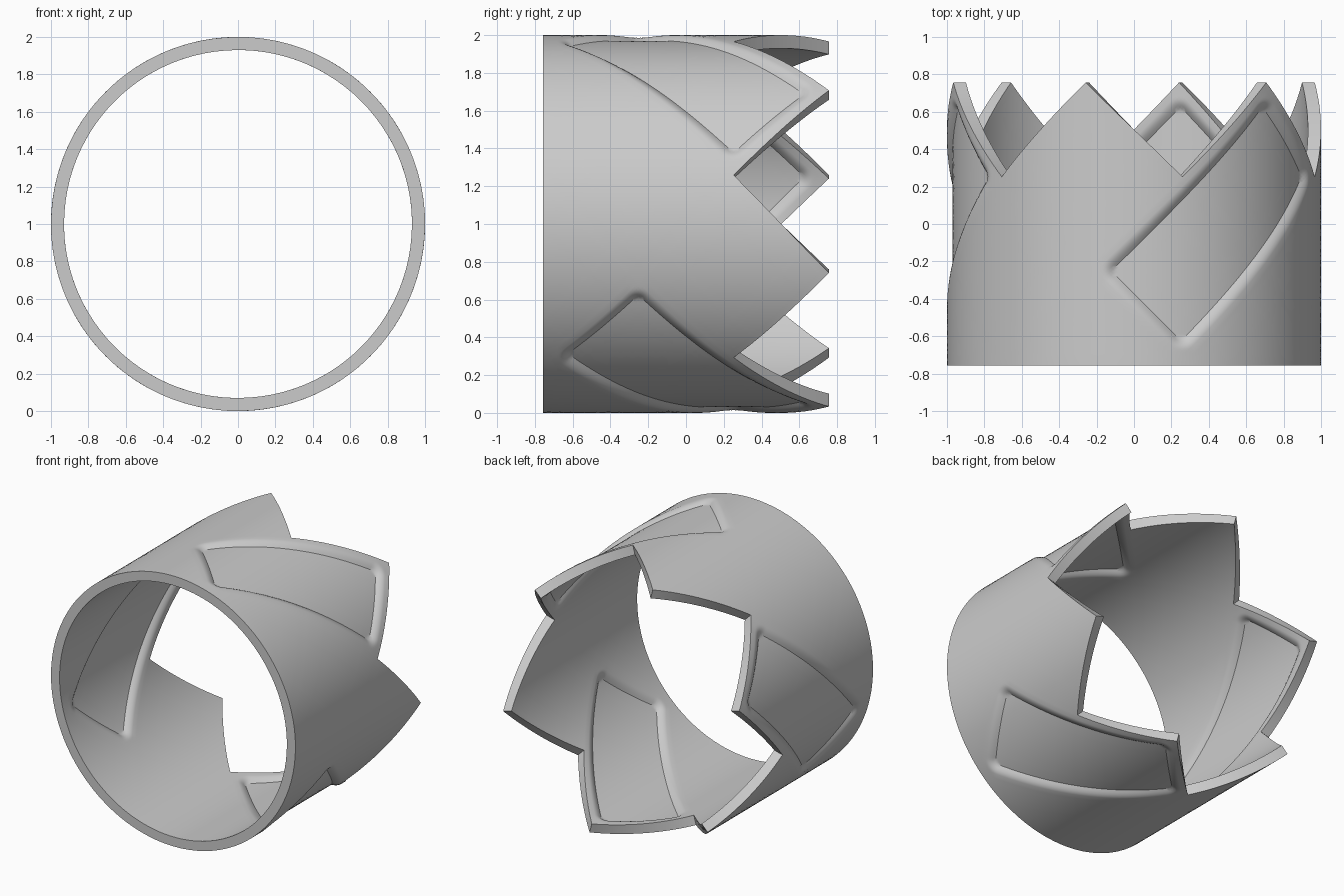
import bpy, bmesh, math
from mathutils import Vector

if "Cube" in bpy.data.objects:
    bpy.data.objects.remove(bpy.data.objects["Cube"])

R_OUT, R_IN, HALF = 1.0, 0.93, 0.757   # wall radii and half depth along y
UNIT = HALF / 1.5                      # y size of one lattice unit (30 degrees of arc)
DEPTH = 0.03                           # panel recess on both sides of the wall
RIM, FLOOR = 0.10, 0.26                # where the recess starts and bottoms out

# Lattice lines over one period of 2, denser next to panel borders
inset = [0, .1, .14, .18, .22, .26, .3, .34, .38, .44, .5, .625, .75, .875, 1]
lines = sorted(set(inset + [2 - v for v in inset]))


def recess(p, q):
    """Depth inside a 4 x 2 panel with softly rounded corners."""
    r = 0.36
    ax, ay = abs(p - 1) - (2 - r), abs(q - 1) - (1 - r)
    d = r - math.hypot(max(ax, 0), max(ay, 0)) - min(max(ax, ay), 0)
    x = min(max((d - RIM) / (FLOOR - RIM), 0), 1)
    return DEPTH * x ** 1.8


# Six diagonal strips laid flat (angle, y, depth); each ends in one tooth
bm = bmesh.new()
for k in range(6):
    ps = [-3 + 2 * n + v for n in range(3) for v in lines[:-1]] + [3]
    grid = []
    for p in ps:
        row = []
        for q in lines:
            s, t = (p + q) / 2 + 2 * k, (p - q) / 2
            d = recess(p, q) if k % 2 == 0 else 0
            row.append(bm.verts.new((math.radians(30) * s, t * UNIT, d)))
        grid.append(row)
    for a, b in zip(grid, grid[1:]):
        for j in range(len(lines) - 1):
            bm.faces.new((a[j], b[j], b[j + 1], a[j + 1]))

# Trim the straight front rim
bmesh.ops.bisect_plane(bm, geom=bm.verts[:] + bm.edges[:] + bm.faces[:], dist=1e-5,
                       plane_co=(0, -HALF, 0), plane_no=(0, 1, 0), clear_inner=True)

# Roll the sheet into a cylinder and close the seams
for v in bm.verts:
    a, y, d = v.co
    v.co = Vector(((R_OUT - d) * math.sin(a), y, (R_OUT - d) * math.cos(a)))
bmesh.ops.remove_doubles(bm, verts=bm.verts[:], dist=2e-4)

# Inner wall with mirrored recess, joined to the outer wall along the rims
outer_faces = bm.faces[:]
rim_edges = [e for e in bm.edges if e.is_boundary]
inner = {}
for v in bm.verts[:]:
    r = math.hypot(v.co.x, v.co.z)
    f = (R_IN + R_OUT - r) / r
    inner[v] = bm.verts.new((v.co.x * f, v.co.y, v.co.z * f))
for f in outer_faces:
    bm.faces.new([inner[v] for v in reversed(f.verts)])
for e in rim_edges:
    a, b = e.verts
    bm.faces.new((a, b, inner[b], inner[a]))
bmesh.ops.translate(bm, verts=bm.verts[:], vec=(0, 0, 1))
bmesh.ops.recalc_face_normals(bm, faces=bm.faces[:])

mesh = bpy.data.meshes.new("toothed_ring")
bm.to_mesh(mesh)
bm.free()
ring = bpy.data.objects.new("toothed_ring", mesh)
bpy.context.collection.objects.link(ring)
bpy.context.view_layer.objects.active = ring
ring.select_set(True)
bpy.ops.object.shade_smooth_by_angle(angle=math.radians(30))
